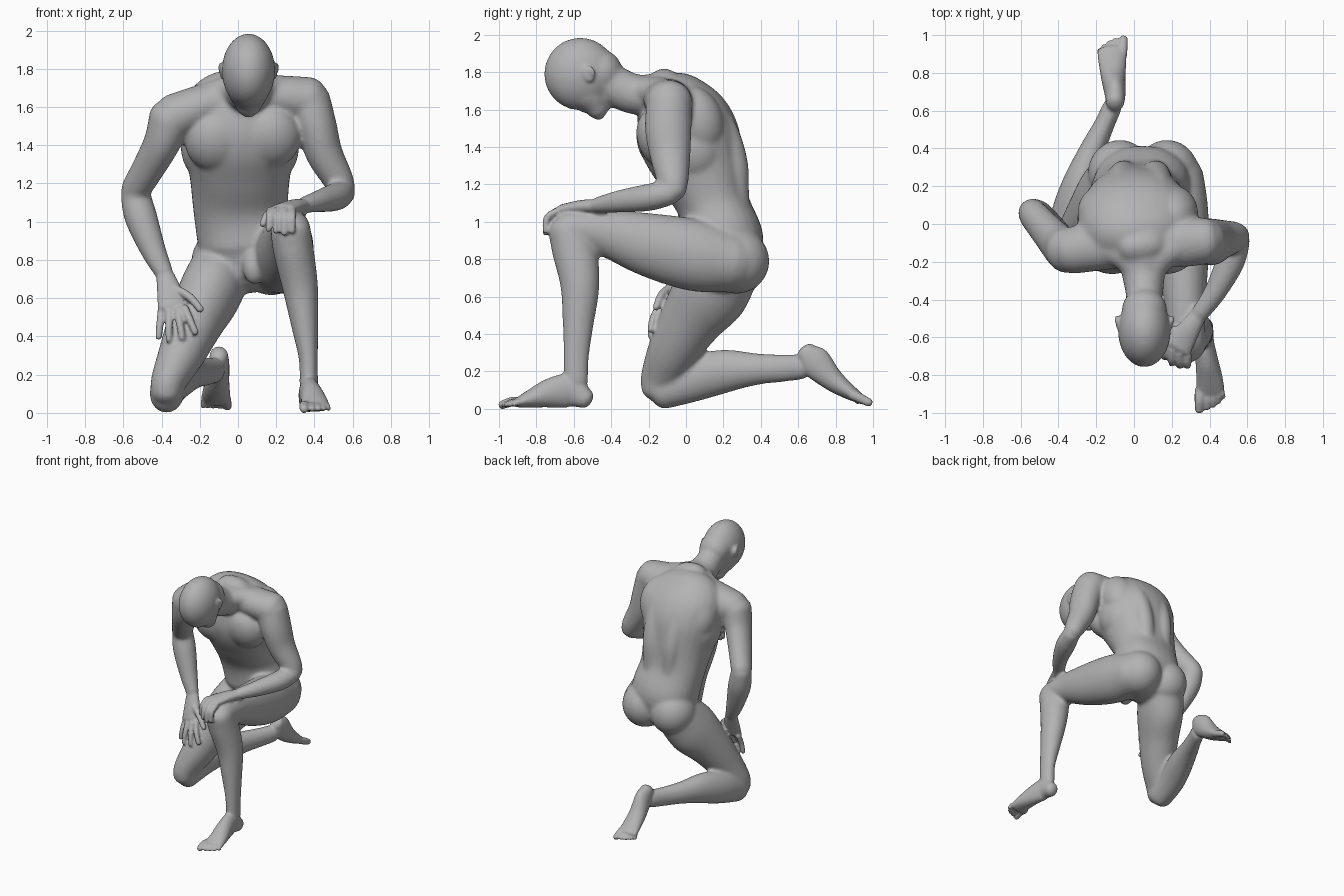
import bpy, bmesh, math
from mathutils import Vector, Matrix

bm = bmesh.new()
SIDES = 28


def spline(pts, steps=5):
    """Catmull-Rom interpolation of (x, y, z, width, depth) stations."""
    p = [pts[0]] + list(pts) + [pts[-1]]
    out = []
    for i in range(1, len(p) - 2):
        for s in range(steps):
            t = s / steps
            out.append([0.5 * (2 * b + (c - a) * t + (2 * a - 5 * b + 4 * c - d) * t * t
                               + (3 * b - a - 3 * c + d) * t ** 3)
                        for a, b, c, d in zip(*p[i - 1:i + 3])])
    return out + [list(pts[-1])]


def loft(pts, ref=(1, 0, 0), power=1.0):
    """Closed tube of (super)elliptical rings along a path, with rounded ends."""
    st = spline(pts)
    pos = [Vector(s[:3]) for s in st]
    n = len(st)
    rings = []
    for i, s in enumerate(st):
        t = (pos[min(i + 1, n - 1)] - pos[max(i - 1, 0)]).normalized()
        u = Vector(ref)
        u = (u - t * u.dot(t)).normalized()
        rings.append((pos[i], u, t.cross(u), s[3], s[4], t))

    def cap(ring, sign):
        c, u, v, a, b, t = ring
        return [(c + t * sign * 0.8 * min(a, b) * math.sin(k), u, v,
                 a * math.cos(k), b * math.cos(k), t) for k in (0.4, 0.8, 1.15, 1.45)]

    def bend(x):
        return math.copysign(abs(x) ** power, x)

    rings = cap(rings[0], -1)[::-1] + rings + cap(rings[-1], 1)
    loops = []
    for c, u, v, a, b, t in rings:
        loops.append([bm.verts.new(c + u * a * bend(math.cos(k)) + v * b * bend(math.sin(k)))
                      for k in (2 * math.pi * j / SIDES for j in range(SIDES))])
    for p, q in zip(loops, loops[1:]):
        for j in range(SIDES):
            k = (j + 1) % SIDES
            bm.faces.new((p[j], p[k], q[k], q[j]))
    bm.faces.new(loops[0][::-1])
    bm.faces.new(loops[-1])


def ball(c, r, tilt=0.0):
    m = Matrix.Translation(c) @ Matrix.Rotation(tilt, 4, 'X') @ Matrix.Diagonal((*r, 1))
    bmesh.ops.create_uvsphere(bm, u_segments=28, v_segments=18, radius=1, matrix=m)


def digit(base, tip, r, bulge=(0, 0, 0)):
    mid = (Vector(base) + Vector(tip)) / 2 + Vector(bulge)
    loft([(*base, r * 1.1, r * 1.1), (*mid, r * 1.05, r * 1.05), (*tip, r * 0.9, r * 0.9)],
         (0.8, 0.5, 0.33))


def fuse(name, voxel, rounds):
    """Turn the parts gathered so far into one object with a single skin."""
    bmesh.ops.recalc_face_normals(bm, faces=bm.faces)
    mesh = bpy.data.meshes.new(name)
    bm.to_mesh(mesh)
    bm.clear()
    ob = bpy.data.objects.new(name, mesh)
    bpy.context.collection.objects.link(ob)
    rm = ob.modifiers.new("fuse", 'REMESH')
    rm.mode = 'VOXEL'
    rm.voxel_size = voxel
    rm.use_smooth_shade = True
    sm = ob.modifiers.new("relax", 'SMOOTH')
    sm.factor = .5
    sm.iterations = rounds
    return ob


# Torso, pelvis to collar
loft([(.05, .2, .77, .22, .18), (.045, .2, .9, .255, .215), (.015, .15, 1.08, .25, .193),
      (.01, .09, 1.25, .265, .232), (.01, .028, 1.42, .3, .268), (.02, -.03, 1.56, .315, .25),
      (.035, -.09, 1.68, .25, .175), (.045, -.13, 1.74, .13, .09)], power=.9)
for x, z in ((-.115, 1.425), (.165, 1.445)):                 # chest muscles
    ball((x, -.135, z), (.165, .125, .17), .35)
for s in (-1, 1):                                            # back muscles and shoulder blades
    loft([(.03 + s * x, y, z, .075, r) for x, y, z, r in (
        (.075, .265, 1.02, .08), (.08, .258, 1.15, .08), (.09, .25, 1.32, .08),
        (.095, .19, 1.5, .08), (.095, .09, 1.64, .07))])
    ball((.02 + s * .18, .06, 1.52 + s * .02), (.14, .14, .19), .35)
    ball((.01 + s * .21, .03, 1.4), (.1, .15, .17), .35)
ball((.175, .268, .79), (.17, .178, .175))                   # buttocks
ball((-.075, .268, .79), (.17, .178, .175))
ball((.085, .0, .76), (.06, .06, .09))                       # groin

# Shoulder girdle and neck
loft([(.06, -.1, 1.66, .12, .1), (.22, -.1, 1.655, .13, .11), (.37, -.09, 1.635, .125, .122)], (0, 1, 0))
loft([(.02, -.1, 1.66, .12, .1), (-.17, -.115, 1.61, .13, .112), (-.33, -.14, 1.55, .125, .12)], (0, 1, 0))
loft([(.07, -.27, 1.71, .08, .065), (.14, -.16, 1.7, .09, .075), (.27, -.1, 1.69, .08, .07)], (0, 1, 0))
loft([(.04, -.27, 1.71, .08, .065), (-.04, -.16, 1.69, .09, .075), (-.2, -.11, 1.64, .08, .07)], (0, 1, 0))
loft([(.05, -.08, 1.69, .15, .115), (.05, -.25, 1.678, .118, .108),
      (.055, -.36, 1.715, .1, .108), (.055, -.45, 1.77, .095, .11)])

# Skull and jaw
ball((.055, -.565, 1.79), (.14, .194, .194))
ball((.055, -.455, 1.8), (.12, .115, .12))
loft([(.055, -.6, 1.74, .12, .112), (.055, -.51, 1.668, .105, .098), (.055, -.47, 1.6, .067, .06)])

# Arm resting across the raised knee
loft([(.365, -.09, 1.63, .12, .122), (.41, -.095, 1.5, .107, .125), (.45, -.085, 1.36, .097, .11),
      (.525, -.07, 1.22, .08, .085), (.55, -.065, 1.165, .066, .068)])
loft([(.55, -.085, 1.155, .066, .066), (.51, -.2, 1.13, .076, .073), (.43, -.36, 1.108, .06, .06),
      (.345, -.48, 1.088, .048, .042)])

# Arm hanging to the lowered thigh
loft([(-.35, -.14, 1.54, .118, .122), (-.395, -.11, 1.42, .097, .115), (-.458, -.04, 1.3, .086, .1),
      (-.535, .05, 1.17, .077, .084)])
loft([(-.54, .06, 1.16, .075, .075), (-.51, .04, 1.03, .086, .085), (-.443, 0, .85, .067, .065),
      (-.385, -.035, .73, .049, .044)])

# Raised leg
loft([(.2, .24, .785, .17, .165), (.235, .05, .82, .16, .192), (.258, -.19, .875, .137, .172),
      (.27, -.42, .938, .11, .128), (.275, -.58, .96, .103, .103), (.275, -.625, .955, .105, .1)])
loft([(.275, -.635, .955, .105, .105), (.29, -.597, .85, .106, .12), (.325, -.567, .66, .094, .105),
      (.35, -.577, .45, .07, .083), (.368, -.587, .28, .05, .069), (.37, -.59, .14, .049, .068)])

# Kneeling leg
loft([(-.08, .24, .77, .16, .17), (-.145, .137, .63, .165, .203), (-.22, .03, .48, .146, .17),
      (-.295, -.07, .31, .122, .136), (-.362, -.135, .17, .094, .108), (-.375, -.15, .105, .083, .092)])
loft([(-.375, -.13, .095, .088, .1), (-.35, .03, .155, .094, .12), (-.295, .2, .2, .09, .117),
      (-.225, .38, .212, .07, .085), (-.16, .52, .217, .055, .074), (-.115, .62, .225, .052, .069)])

# Soften the muscles, then carry on with that skin
soft = fuse("muscles", .011, 12)
base = bpy.data.meshes.new_from_object(soft.evaluated_get(bpy.context.evaluated_depsgraph_get()))
bpy.data.objects.remove(soft)
bm.from_mesh(base)

# Face and ears
loft([(.055, -.682, 1.685, .016, .02), (.055, -.648, 1.65, .018, .024), (.055, -.612, 1.627, .028, .026)])
loft([(0, -.668, 1.7, .02, .02), (.055, -.692, 1.692, .02, .02), (.11, -.668, 1.7, .02, .02)], (0, 1, 0))
ball((.055, -.55, 1.602), (.036, .024, .016), -.5)
ball((.055, -.468, 1.577), (.04, .034, .032))
for s in (-1, 1):
    ball((.055 + s * .138, -.525, 1.79), (.013, .03, .047), .5)
    ball((.055 + s * .145, -.505, 1.805), (.014, .016, .032), .5)

# Hand on the knee
loft([(.345, -.48, 1.085, .042, .036), (.29, -.56, 1.08, .06, .036), (.235, -.65, 1.065, .075, .03)],
     (.85, -.53, 0))
for base, tip in (((.17, -.635, 1.06), (.16, -.705, .96)), ((.205, -.665, 1.06), (.2, -.738, .95)),
                  ((.245, -.685, 1.06), (.242, -.75, .94)), ((.285, -.69, 1.055), (.283, -.75, .95))):
    digit(base, tip, .019, (0, -.022, .018))
digit((.22, -.56, 1.07), (.13, -.63, .985), .02, (-.02, 0, .01))

# Hand on the thigh
loft([(-.385, -.035, .73, .045, .036), (-.36, -.075, .64, .065, .036), (-.345, -.11, .555, .075, .032)])
for base, tip in (((-.4, -.1, .54), (-.415, -.14, .395)), ((-.36, -.13, .53), (-.362, -.175, .38)),
                  ((-.315, -.14, .535), (-.292, -.19, .39)), ((-.28, -.14, .55), (-.222, -.19, .42))):
    digit(base, tip, .019, (0, -.01, 0))
digit((-.33, -.085, .65), (-.195, -.16, .54), .021, (.01, -.01, .01))

# Planted foot and toes
loft([(.37, -.54, .055, .05, .055), (.37, -.62, .095, .053, .09), (.385, -.72, .085, .06, .08),
      (.4, -.82, .057, .07, .052), (.405, -.89, .035, .075, .03)])
for x, y, r in ((.345, -.985, .025), (.388, -.975, .017), (.42, -.962, .016), (.448, -.942, .015),
                (.473, -.917, .014)):
    digit((x * .9 + .038, -.88, .034), (x, y, .02), r, (0, 0, .01))

# Trailing foot and toes
loft([(-.1, .645, .3, .048, .058), (-.1, .69, .25, .055, .085), (-.11, .78, .158, .065, .062),
      (-.115, .87, .092, .075, .042), (-.12, .92, .062, .075, .03)])
for x, y, r in ((-.055, .98, .025), (-.099, .974, .017), (-.131, .96, .016), (-.159, .942, .015),
                (-.184, .92, .014)):
    digit((x * .85 - .018, .89, .075), (x, y, .033), r)

# One continuous skin
body = fuse("kneeling_body", .0095, 2)
skin = bpy.data.materials.new("grey_clay")
skin.diffuse_color = (.45, .45, .45, 1)
body.data.materials.append(skin)
